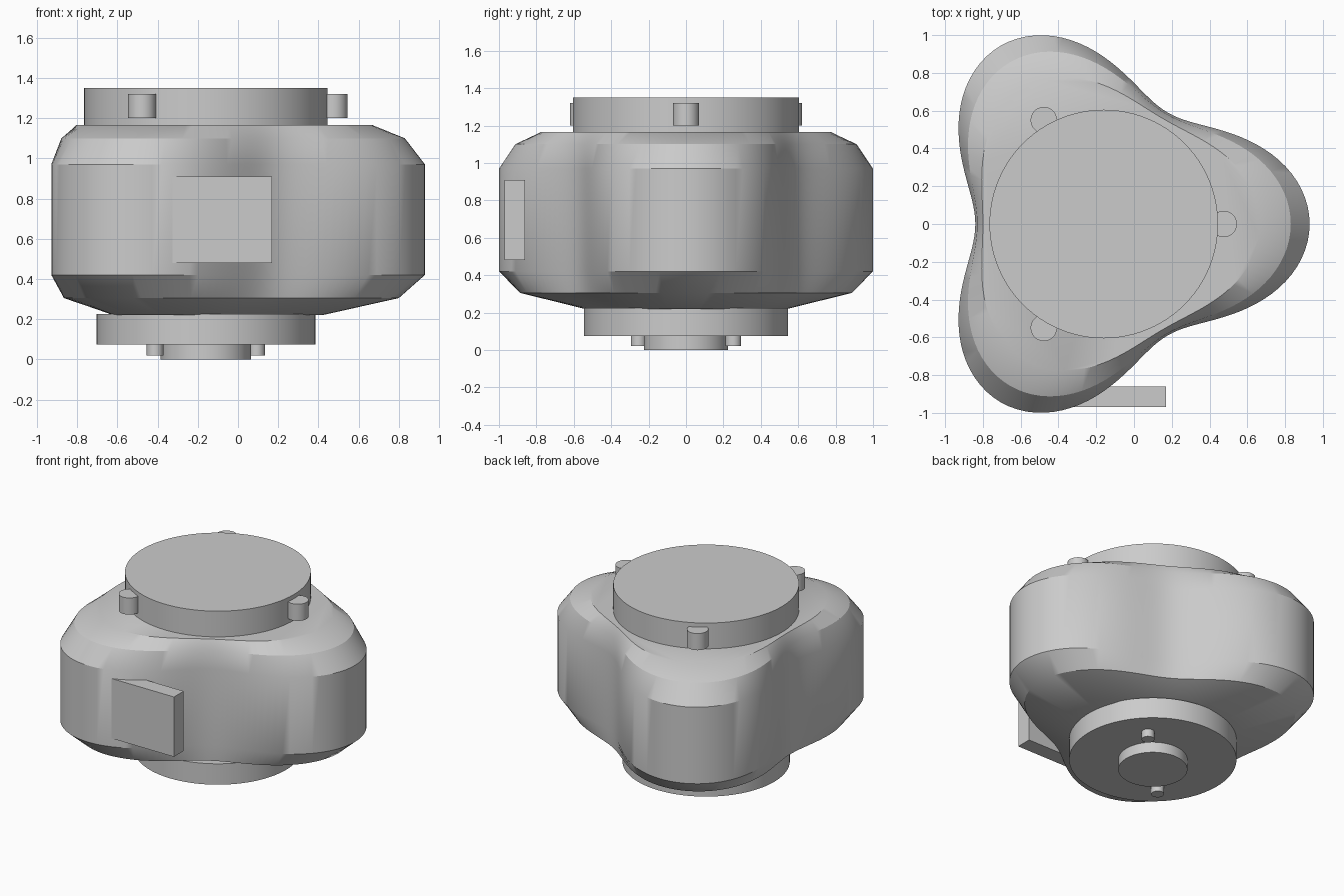
import bpy, bmesh, math
from math import cos, sin, pi, radians

cube = bpy.data.objects.get("Cube")
if cube:
    bpy.data.objects.remove(cube, do_unlink=True)

CX = -0.16  # shared vertical axis of all round parts

grey = bpy.data.materials.new("plain_grey")
grey.use_nodes = True
colour = (0.6, 0.6, 0.6, 1)
grey.diffuse_color = colour
grey.node_tree.nodes["Principled BSDF"].inputs["Base Color"].default_value = colour


def finish(obj, smooth=True):
    obj.data.materials.append(grey)
    if smooth:
        bpy.ops.object.select_all(action='DESELECT')
        obj.select_set(True)
        bpy.context.view_layer.objects.active = obj
        bpy.ops.object.shade_smooth_by_angle(angle=radians(30))


def cylinder(name, x, y, radius, z0, z1, sides=96):
    bpy.ops.mesh.primitive_cylinder_add(vertices=sides, radius=radius, depth=z1 - z0,
                                        location=(x, y, (z0 + z1) / 2))
    obj = bpy.context.object
    obj.name = name
    finish(obj)


# Three-lobed housing: each ring is (height, mean radius, lobe depth)
rings = [(0.22, 0.52, 0.06), (0.305, 0.815, 0.145), (0.42, 0.885, 0.205),
         (0.97, 0.885, 0.205), (1.10, 0.83, 0.16), (1.165, 0.735, 0.095)]
SIDES = 144
bm = bmesh.new()
loops = []
for z, mean, lobe in rings:
    loop = []
    for i in range(SIDES):
        a = 2 * pi * i / SIDES
        r = mean + lobe * cos(3 * a)
        loop.append(bm.verts.new((CX + r * cos(a), r * sin(a), z)))
    loops.append(loop)
for low, high in zip(loops, loops[1:]):
    for i in range(SIDES):
        j = (i + 1) % SIDES
        bm.faces.new((low[i], low[j], high[j], high[i]))
bm.faces.new(loops[0][::-1])
bm.faces.new(loops[-1])
mesh = bpy.data.meshes.new("lobed_housing")
bm.to_mesh(mesh)
bm.free()
housing = bpy.data.objects.new("lobed_housing", mesh)
bpy.context.collection.objects.link(housing)
finish(housing)

# Round cover on top with three pegs, one above each lobe
cylinder("top_cover", CX, 0, 0.605, 1.16, 1.35)
for k in range(3):
    a = 2 * pi * k / 3
    cylinder(f"top_peg_{k + 1}", CX + 0.635 * cos(a), 0.635 * sin(a), 0.07, 1.2, 1.32, 32)

# Stepped base with two diagonal pins
cylinder("base_flange", CX, 0, 0.545, 0.075, 0.225)
cylinder("base_hub", CX, 0, 0.225, 0, 0.08)
for name, s in (("back_pin", 1), ("front_pin", -1)):
    cylinder(name, CX + 0.253 * s, 0.253 * s, 0.042, 0.02, 0.08, 24)

# Flat plate at the front
bpy.ops.mesh.primitive_cube_add(size=1, location=(-0.085, -0.915, 0.695))
plate = bpy.context.object
plate.name = "front_plate"
plate.scale = (0.51, 0.11, 0.43)
finish(plate, smooth=False)
